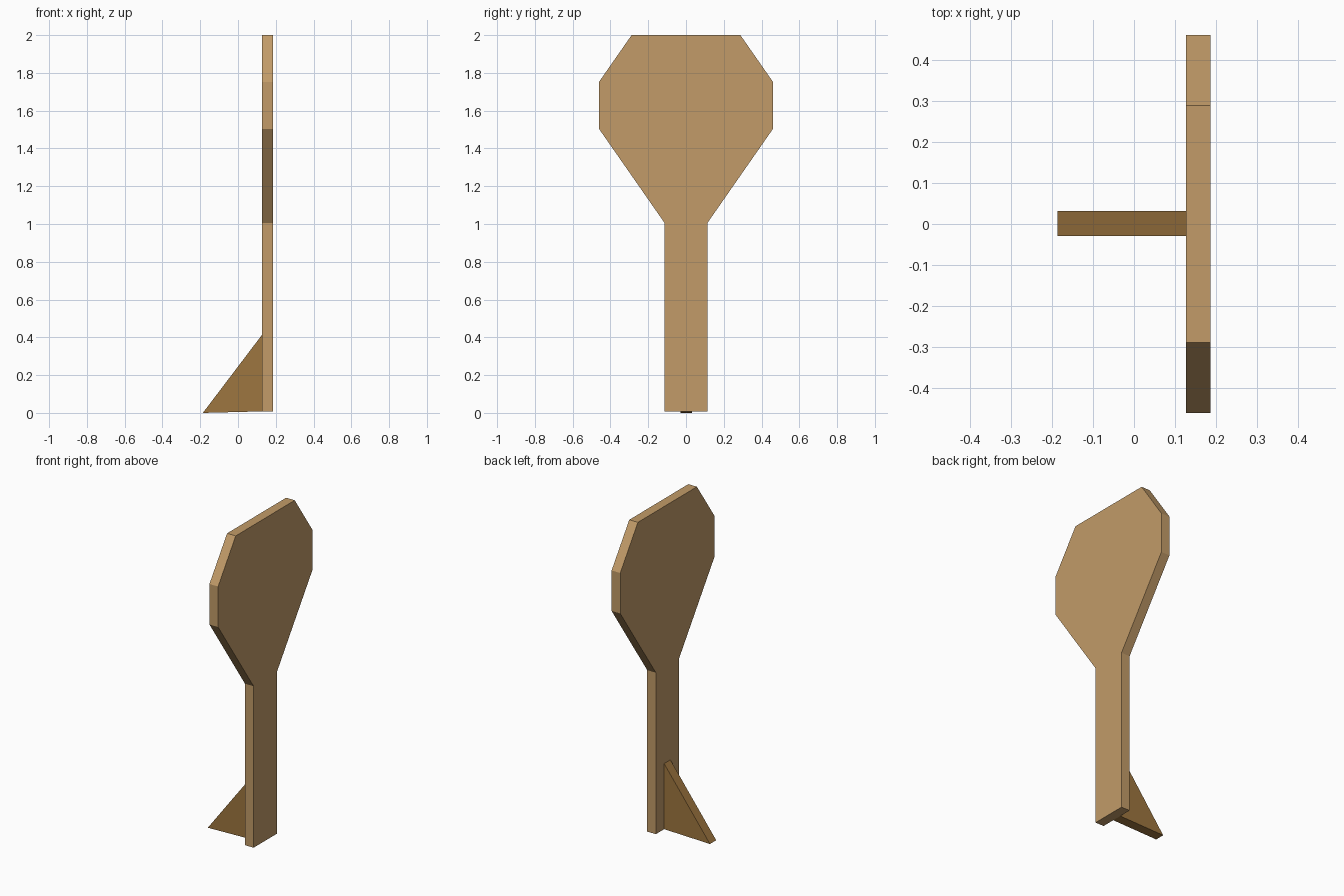
import bpy
import bmesh
from mathutils import Vector

if "Cube" in bpy.data.objects:
    bpy.data.objects.remove(bpy.data.objects["Cube"])


def material(name, color):
    m = bpy.data.materials.new(name)
    m.diffuse_color = (*color, 1.0)
    m.use_nodes = True
    m.node_tree.nodes["Principled BSDF"].inputs["Base Color"].default_value = m.diffuse_color
    return m


def extruded(name, profile, offset, mat):
    """Solid made by sweeping a planar outline along an offset."""
    bm = bmesh.new()
    face = bm.faces.new([bm.verts.new(p) for p in profile])
    ext = bmesh.ops.extrude_face_region(bm, geom=[face])
    moved = [g for g in ext["geom"] if isinstance(g, bmesh.types.BMVert)]
    bmesh.ops.translate(bm, vec=Vector(offset), verts=moved)
    bmesh.ops.recalc_face_normals(bm, faces=bm.faces)
    mesh = bpy.data.meshes.new(name)
    bm.to_mesh(mesh)
    bm.free()
    mesh.materials.append(mat)
    obj = bpy.data.objects.new(name, mesh)
    bpy.context.collection.objects.link(obj)
    return obj


light_wood = material("light_wood", (0.54, 0.33, 0.14))
dark_wood = material("dark_wood", (0.34, 0.18, 0.05))

BACK, FRONT = 0.127, 0.186

# Paddle-shaped board: half outline (y, z) mirrored across y = 0
half = [(0.113, 0.008), (0.113, 1.005), (0.46, 1.503), (0.46, 1.753), (0.288, 2.0)]
outline = half + [(-y, z) for y, z in reversed(half)]
extruded("board", [(BACK, y, z) for y, z in outline], (FRONT - BACK, 0, 0), light_wood)

# Triangular prop behind the board
prop = [(-0.186, 0.0), (BACK, 0.008), (BACK, 0.413)]
extruded("support_prop", [(x, -0.029, z) for x, z in prop], (0, 0.061, 0), dark_wood)
